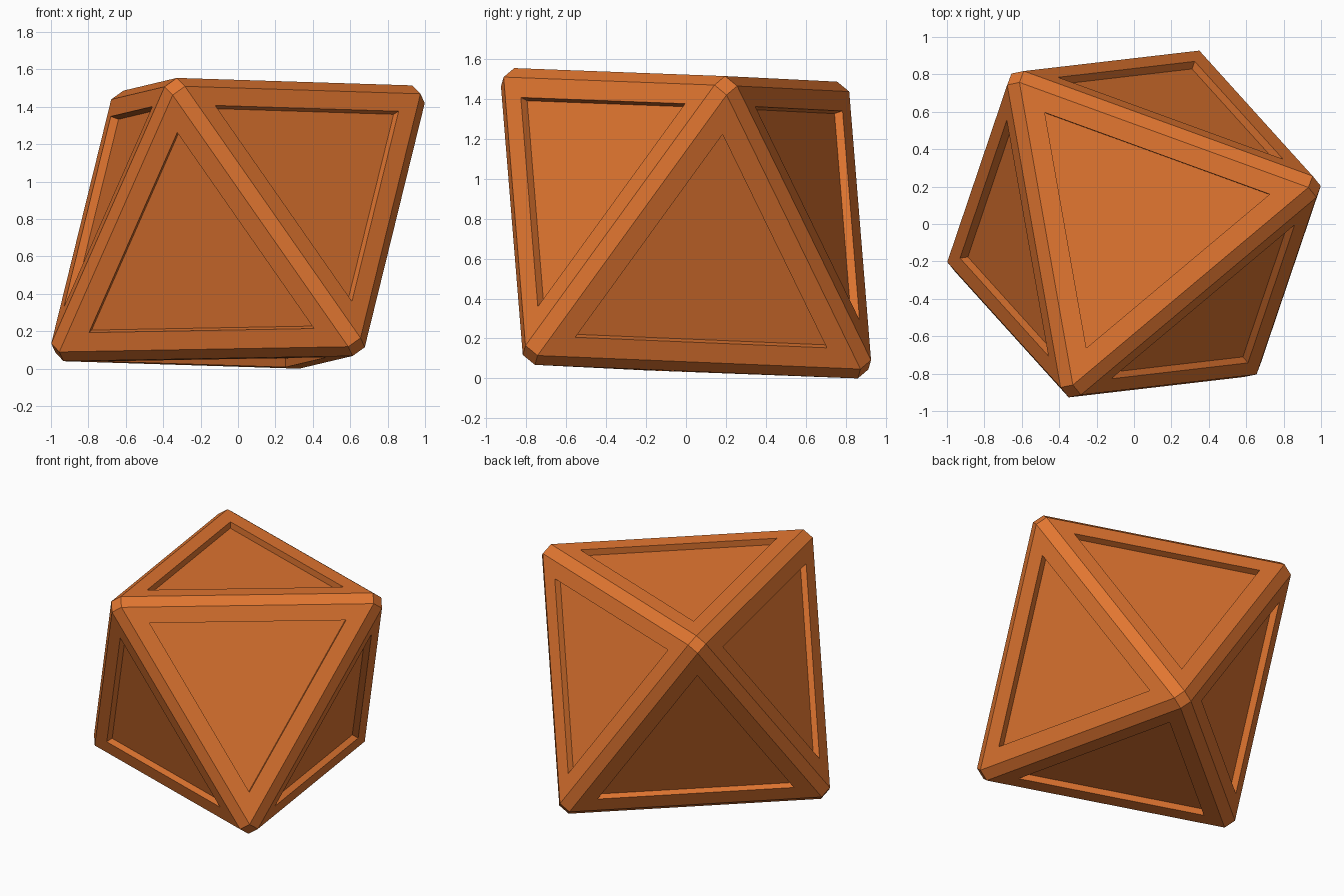
import bpy, bmesh
from mathutils import Vector

if "Cube" in bpy.data.objects:
    bpy.data.objects.remove(bpy.data.objects["Cube"])

RADIUS, BEVEL, FRAME, DEPTH = 1.285, 0.05, 0.105, 0.045

# Tilted orthogonal axes through opposite corners
c = Vector((-0.281, -0.743, 0.608)).normalized()
b = Vector((0.804, 0.170, 0.570))
b = (b - c * b.dot(c)).normalized()
a = c.cross(b)

# Octahedron from its six corners
bm = bmesh.new()
for axis in (a, b, c):
    for s in (1, -1):
        bm.verts.new(axis * s * RADIUS)
bmesh.ops.convex_hull(bm, input=bm.verts[:])
bmesh.ops.recalc_face_normals(bm, faces=bm.faces[:])

# Flat chamfer on every edge
bmesh.ops.bevel(bm, geom=bm.edges[:], offset=BEVEL, offset_type='OFFSET',
                segments=1, profile=0.5, affect='EDGES')
bm.normal_update()

# Framed, recessed triangular panels
panels = [f for f in bm.faces if len(f.verts) == 3 and f.calc_area() > 0.3]
bmesh.ops.inset_individual(bm, faces=panels, thickness=FRAME, use_even_offset=True)
bm.normal_update()
bmesh.ops.inset_individual(bm, faces=panels, thickness=0.0, depth=-DEPTH,
                           use_even_offset=True)

# Rest on the ground plane
low = min(v.co.z for v in bm.verts)
bmesh.ops.translate(bm, verts=bm.verts[:], vec=(0, 0, -low))
bm.normal_update()

mesh = bpy.data.meshes.new("panelled_octahedron")
bm.to_mesh(mesh)
bm.free()
obj = bpy.data.objects.new("panelled_octahedron", mesh)
bpy.context.collection.objects.link(obj)

# Orange surface
mat = bpy.data.materials.new("orange")
mat.diffuse_color = (0.75, 0.18, 0.03, 1)
mat.use_nodes = True
mat.node_tree.nodes["Principled BSDF"].inputs["Base Color"].default_value = mat.diffuse_color
mesh.materials.append(mat)
